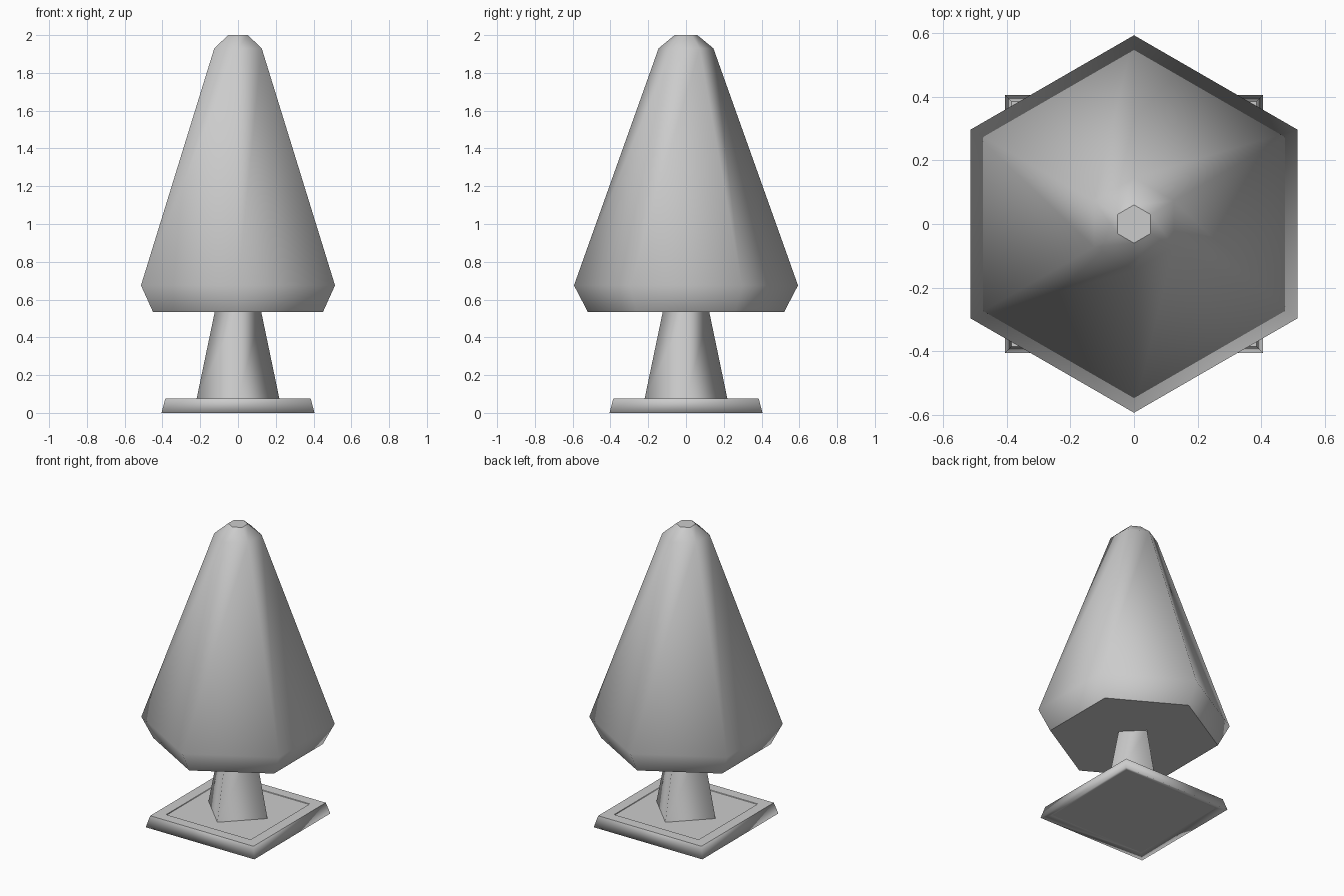
import bpy, bmesh
from math import cos, sin, pi

cube = bpy.data.objects.get("Cube")
if cube:
    bpy.data.objects.remove(cube)

grey = bpy.data.materials.new("plain grey")
grey.use_nodes = True
COLOUR = (0.6, 0.6, 0.6, 1)
grey.diffuse_color = COLOUR
grey.node_tree.nodes["Principled BSDF"].inputs["Base Color"].default_value = COLOUR


def turned_part(name, sides, turn, profile, sharp_rings):
    """Stack polygon rings of (radius, height), cap both ends, smooth the walls."""
    bm = bmesh.new()
    angles = [turn + 2 * pi * i / sides for i in range(sides)]
    rings = [[bm.verts.new((r * cos(a), r * sin(a), z)) for a in angles]
             for r, z in profile]
    for low, high in zip(rings, rings[1:]):
        for i in range(sides):
            j = (i + 1) % sides
            bm.faces.new((low[i], low[j], high[j], high[i])).smooth = True
    bm.faces.new(rings[0][::-1])
    bm.faces.new(rings[-1])
    # Crisp edges around caps and steps
    for k in sharp_rings:
        ring = set(rings[k])
        for e in bm.edges:
            if set(e.verts) <= ring:
                e.smooth = False
    mesh = bpy.data.meshes.new(name)
    bm.to_mesh(mesh)
    bm.free()
    mesh.materials.append(grey)
    obj = bpy.data.objects.new(name, mesh)
    bpy.context.collection.objects.link(obj)
    return obj


ROOT2 = 2 ** 0.5

# Square plate with a hollowed underside and a shallow top panel
plate = [(0.355, 0.015), (0.405, 0), (0.385, 0.075), (0.315, 0.075), (0.313, 0.071)]
turned_part("base_plate", 4, pi / 4, [(h * ROOT2, z) for h, z in plate],
            sharp_rings=(0, 2, 3, 4))

# Four-sided tapering trunk, corners on the axes
turned_part("trunk", 4, 0, [(0.22, 0.07), (0.122, 0.54)], sharp_rings=(0, 1))

# Six-sided foliage, corners to front and back
turned_part("foliage", 6, pi / 2,
            [(0.52, 0.535), (0.593, 0.675), (0.145, 1.93), (0.06, 2)],
            sharp_rings=(0, 3))
